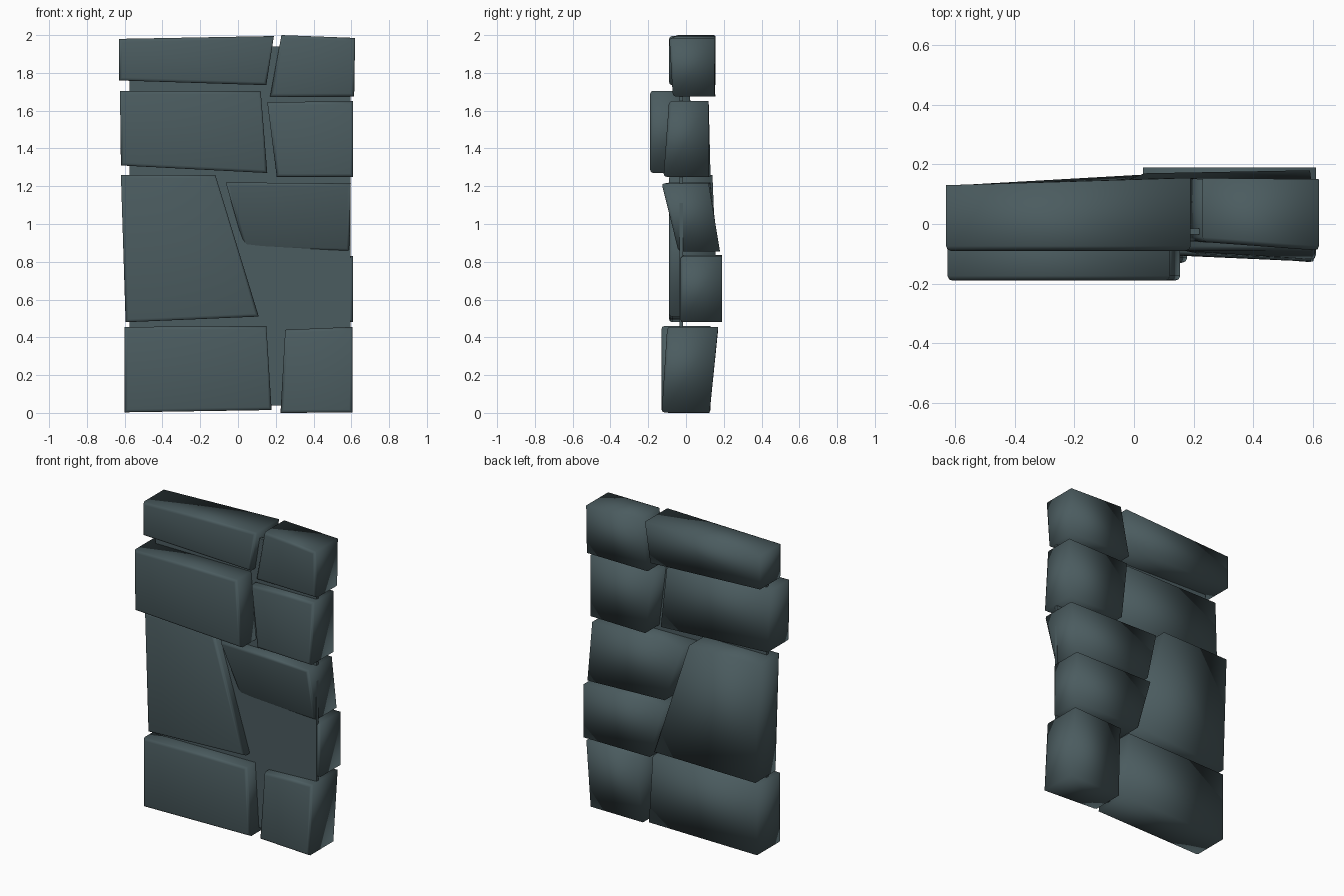
import bpy, bmesh

if "Cube" in bpy.data.objects:
    bpy.data.objects.remove(bpy.data.objects["Cube"])

slate = bpy.data.materials.new("dark slate")
slate.diffuse_color = (0.070, 0.106, 0.115, 1)
slate.use_nodes = True
slate.node_tree.nodes["Principled BSDF"].inputs["Base Color"].default_value = slate.diffuse_color


def finish(name, bm, smooth=True):
    bmesh.ops.recalc_face_normals(bm, faces=bm.faces)
    mesh = bpy.data.meshes.new(name)
    bm.to_mesh(mesh)
    bm.free()
    mesh.materials.append(slate)
    if smooth:
        mesh.shade_smooth()
    obj = bpy.data.objects.new(name, mesh)
    bpy.context.collection.objects.link(obj)
    return obj


def stone(name, outline, front, back):
    """Outline is x,z and front/back are y, all in the order
    top left, top right, bottom right, bottom left."""
    bm = bmesh.new()
    f = [bm.verts.new((x, y, z)) for (x, z), y in zip(outline, front)]
    b = [bm.verts.new((x, y, z)) for (x, z), y in zip(outline, back)]
    face = bm.faces.new(f)
    bm.faces.new(b[::-1])
    for i in range(4):
        j = (i + 1) % 4
        bm.faces.new((f[j], f[i], b[i], b[j]))
    # soft rim around the front only
    bmesh.ops.bevel(bm, geom=list(face.edges), offset=0.016, segments=2,
                    profile=0.5, affect='EDGES')
    return finish(name, bm)


# Left column of long stones
stone("top_left_stone", [(-.63, 1.98), (.19, 1.995), (.15, 1.735), (-.63, 1.76)],
      (-.09, -.09, -.09, -.09), (.13, .155, .155, .13))
stone("upper_left_stone", [(-.625, 1.705), (.12, 1.705), (.155, 1.27), (-.62, 1.31)],
      (-.19, -.19, -.19, -.19), (.02, .02, .04, .04))
stone("large_left_stone", [(-.62, 1.26), (-.12, 1.26), (.11, .51), (-.595, .48)],
      (-.09, -.09, -.09, -.09), (.13, .14, .17, .13))
stone("bottom_left_stone", [(-.6, .455), (.15, .46), (.178, .015), (-.6, .003)],
      (-.13, -.13, -.13, -.13), (.12, .13, .13, .12))

# Right column of shorter stones
stone("top_right_stone", [(.23, 2.0), (.62, 1.985), (.615, 1.675), (.17, 1.675)],
      (-.06, -.09, -.07, -.06), (.15, .15, .15, .155))
stone("upper_right_stone", [(.155, 1.645), (.61, 1.65), (.61, 1.25), (.205, 1.25)],
      (-.09, -.09, -.12, -.10), (.12, .12, .12, .13))
stone("tilted_right_stone", [(-.065, 1.22), (.597, 1.215), (.59, .855), (.035, .87)],
      (-.10, -.13, -.04, -.03), (.13, .12, .18, .17))
stone("lower_right_stone", [(.03, .835), (.61, .83), (.61, .48), (.13, .48)],
      (-.03, -.03, -.03, -.03), (.19, .19, .19, .19))
stone("bottom_right_stone", [(.25, .44), (.605, .455), (.605, .002), (.225, .0)],
      (-.09, -.10, -.13, -.10), (.17, .17, .125, .125))

# Thin mortar sheet filling the gaps between the stones
bm = bmesh.new()
bmesh.ops.create_cube(bm, size=1)
bmesh.ops.scale(bm, vec=(1.17, .02, 1.90), verts=bm.verts)
bmesh.ops.translate(bm, vec=(.01, -.025, .99), verts=bm.verts)
finish("mortar_sheet", bm, smooth=False)
